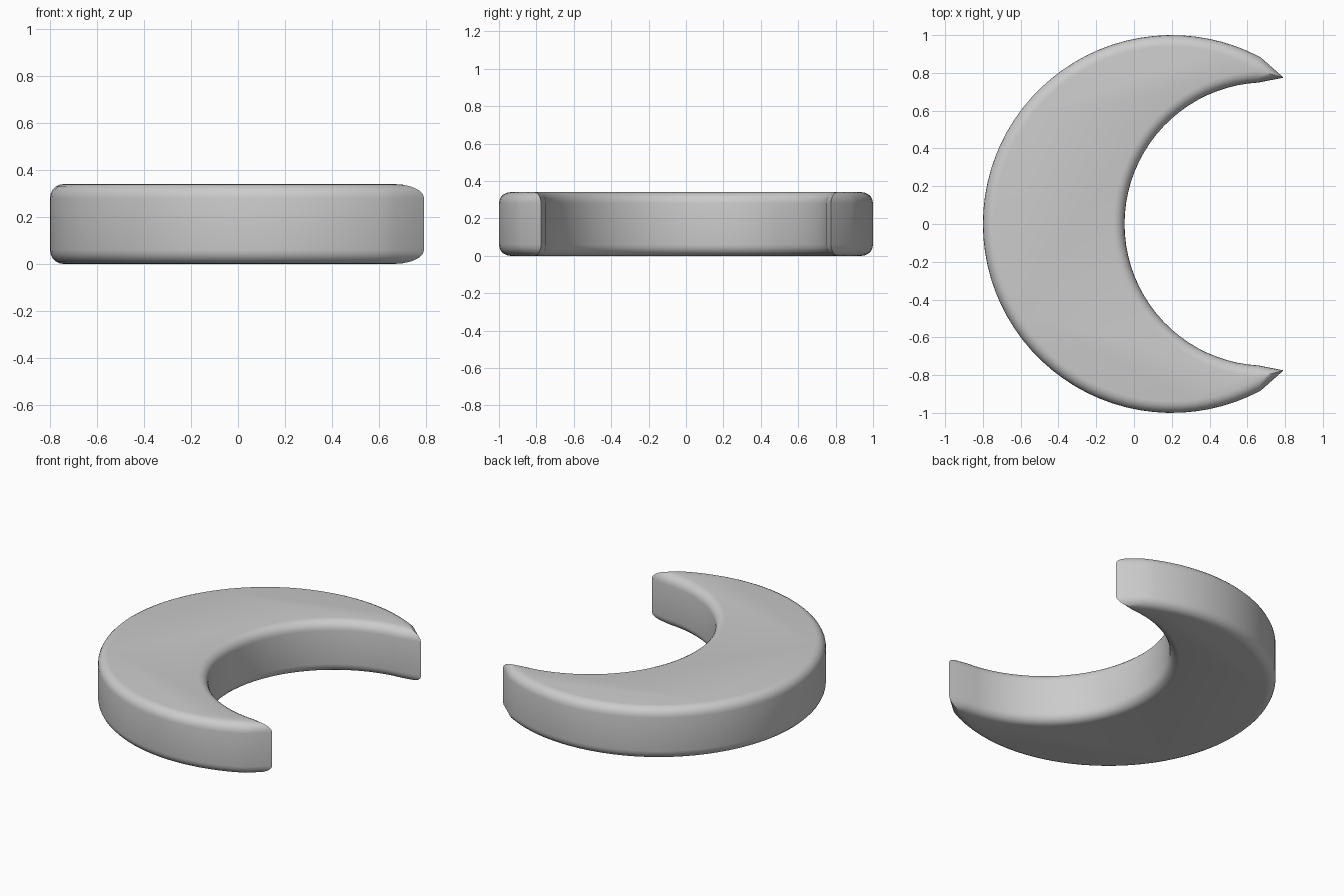
import bpy, bmesh
from math import sin, cos, atan2, pi

if "Cube" in bpy.data.objects:
    bpy.data.objects.remove(bpy.data.objects["Cube"])

H, BEVEL = 0.34, 0.06


def arc(cx, r, a0, a1, n):
    return [(cx + r * cos(a0 + (a1 - a0) * i / n), r * sin(a0 + (a1 - a0) * i / n))
            for i in range(n + 1)]


# Crescent outline: outer arc, lower tip, inner arc, upper tip
a_out = atan2(0.883, 0.47)
a_in = atan2(0.745, -0.04)
tip = (0.792, 0.775)
outline = arc(0.2, 1.0, a_out, 2 * pi - a_out, 56)
outline.append((tip[0], -tip[1]))
outline += arc(0.7, 0.75, 2 * pi - a_in, a_in, 40)
outline.append(tip)

# Extrude the outline into a slab
bm = bmesh.new()
base = bm.faces.new([bm.verts.new((x, y, 0)) for x, y in outline])
ext = bmesh.ops.extrude_face_region(bm, geom=[base], use_keep_orig=True)
bmesh.ops.translate(bm, vec=(0, 0, H),
                    verts=[v for v in ext["geom"] if isinstance(v, bmesh.types.BMVert)])
bmesh.ops.recalc_face_normals(bm, faces=bm.faces[:])

# Round the top and bottom rims
rims = [e for e in bm.edges if abs(e.verts[0].co.z - e.verts[1].co.z) < 1e-5]
bmesh.ops.bevel(bm, geom=rims, offset=BEVEL, offset_type='OFFSET', segments=5,
                profile=0.5, affect='EDGES', clamp_overlap=False)
bmesh.ops.recalc_face_normals(bm, faces=bm.faces[:])

mesh = bpy.data.meshes.new("crescent")
bm.to_mesh(mesh)
bm.free()
crescent = bpy.data.objects.new("crescent", mesh)
bpy.context.collection.objects.link(crescent)
bpy.context.view_layer.objects.active = crescent
crescent.select_set(True)
bpy.ops.object.shade_smooth_by_angle(angle=0.7)
